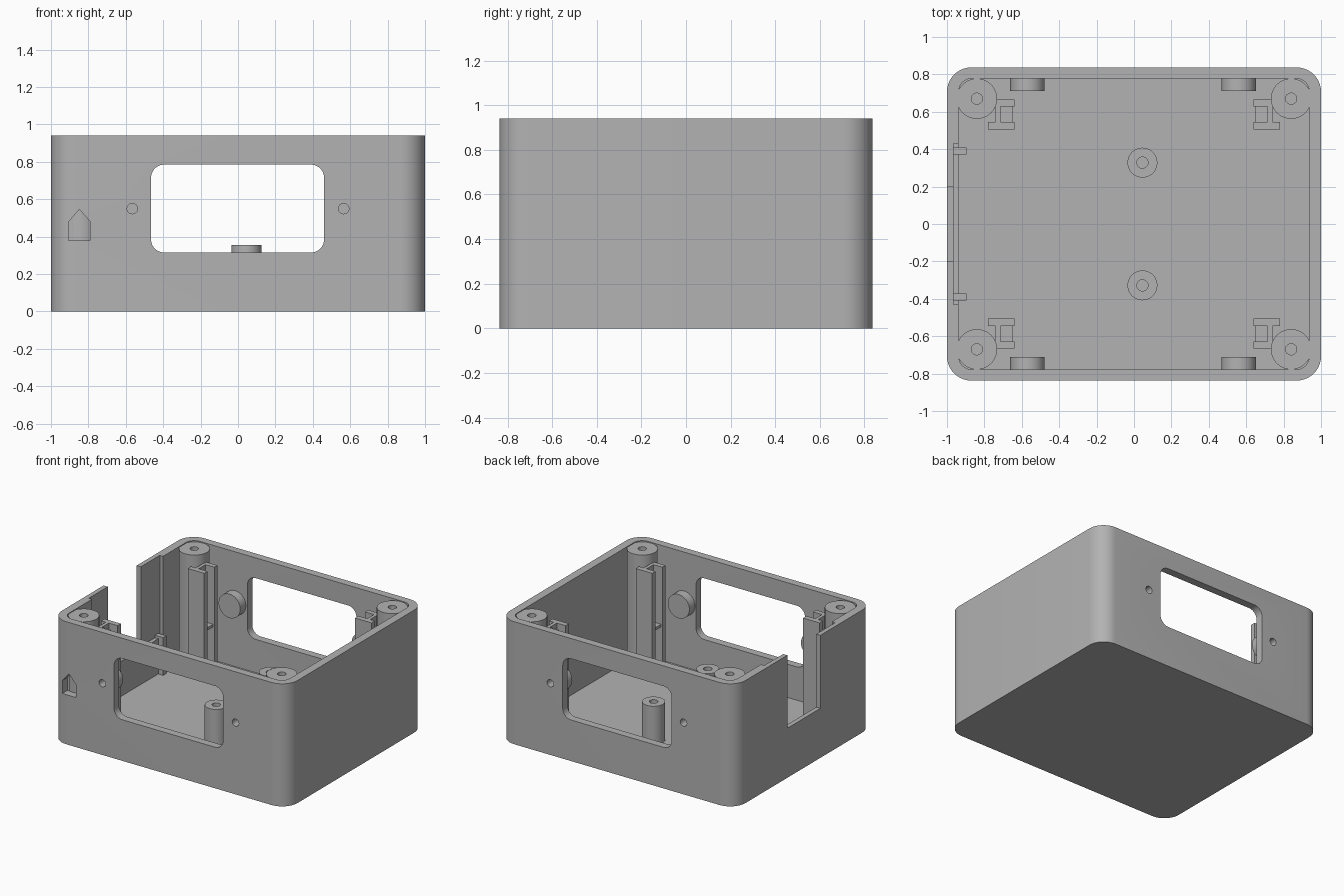
import bpy, bmesh, math
from mathutils import Vector

old = bpy.data.objects.get("Cube")
if old:
    bpy.data.objects.remove(old, do_unlink=True)

grey = bpy.data.materials.new("plain grey")
grey.use_nodes = True
colour = (0.45, 0.45, 0.45, 1)
grey.diffuse_color = colour
grey.node_tree.nodes["Principled BSDF"].inputs["Base Color"].default_value = colour


def circle(cx, cy, r, n=40):
    return [(cx + r * math.cos(math.tau * i / n), cy + r * math.sin(math.tau * i / n))
            for i in range(n)]


def rounded(x0, x1, y0, y1, r, n=10):
    pts = []
    for k, (cx, cy) in enumerate([(x1 - r, y1 - r), (x0 + r, y1 - r),
                                  (x0 + r, y0 + r), (x1 - r, y0 + r)]):
        for i in range(n + 1):
            a = math.pi / 2 * (k + i / n)
            pts.append((cx + r * math.cos(a), cy + r * math.sin(a)))
    return pts


def rect(x0, x1, y0, y1):
    return [(x0, y0), (x1, y0), (x1, y1), (x0, y1)]


def prism(name, profile, lo, hi, axis="z"):
    """Extrude a 2D profile along z, or an (x, z) profile along y."""
    bm = bmesh.new()
    place = (lambda a, b: (a, b, lo)) if axis == "z" else (lambda a, b: (a, lo, b))
    base = bm.faces.new([bm.verts.new(place(a, b)) for a, b in profile])
    top = bmesh.ops.extrude_face_region(bm, geom=[base])["geom"]
    shift = Vector((0, 0, hi - lo)) if axis == "z" else Vector((0, hi - lo, 0))
    bmesh.ops.translate(bm, vec=shift,
                        verts=[v for v in top if isinstance(v, bmesh.types.BMVert)])
    bmesh.ops.recalc_face_normals(bm, faces=bm.faces)
    mesh = bpy.data.meshes.new(name)
    bm.to_mesh(mesh)
    bm.free()
    mesh.materials.append(grey)
    ob = bpy.data.objects.new(name, mesh)
    bpy.context.collection.objects.link(ob)
    return ob


def combine(ob, others, operation="DIFFERENCE"):
    """Apply booleans and remove the helper solids."""
    for other in others:
        other.hide_render = True
        mod = ob.modifiers.new("combine", "BOOLEAN")
        mod.operation, mod.solver, mod.object = operation, "EXACT", other
    bpy.context.view_layer.update()
    result = bpy.data.meshes.new_from_object(
        ob.evaluated_get(bpy.context.evaluated_depsgraph_get()))
    ob.modifiers.clear()
    ob.data = result
    for other in others:
        bpy.data.objects.remove(other, do_unlink=True)


def smooth(ob):
    bpy.ops.object.select_all(action="DESELECT")
    ob.select_set(True)
    bpy.context.view_layer.objects.active = ob
    bpy.ops.object.shade_smooth_by_angle(angle=math.radians(30))


H, WX, WY, FLOOR = 0.94, 0.937, 0.778, 0.06
HOLE_X, HOLE_Z = 0.565, 0.55

# Outer shell: cavity, windows, side notch, panel recess, arrow opening
shell = prism("case_shell", rounded(-1, 1, -0.837, 0.837, 0.13), 0, H)
cuts = [
    prism("cavity", rounded(-WX, WX, -WY, WY, 0.07), FLOOR, 1.1),
    prism("windows", rounded(-0.465, 0.46, 0.315, 0.785, 0.07), -1, 1, "y"),
    prism("notch", rect(-1.1, -0.9, -0.2, 0.2), 0.38, 1.1),
    prism("recess", rect(-0.965, -0.9, -0.43, 0.43), 0.33, 1.1),
    prism("arrow_opening", [(-0.905, 0.38), (-0.79, 0.38), (-0.79, 0.48),
                            (-0.848, 0.545), (-0.905, 0.48)], -0.9, -0.775, "y"),
]
for sx in (-1, 1):
    for sy in (-1, 1):
        cuts.append(prism("screw_hole", circle(sx * HOLE_X, HOLE_Z, 0.028, 24),
                          sy * 0.74, sy * 0.9, "y"))
combine(shell, cuts)
smooth(shell)


def mirrored(points, sx, sy):
    return [(x * sx, y * sy) for x, y in points]


for sx, side in ((-1, "right"), (1, "left")):
    for sy, end in ((-1, "front"), (1, "back")):
        tag = f"{end}_{side}"

        # Corner screw post
        post = prism("corner_post_" + tag, circle(sx * 0.84, sy * 0.67, 0.108),
                     FLOOR - 0.02, H - 0.006)
        combine(post, [prism("bore", circle(sx * 0.84, sy * 0.67, 0.03, 24), 0.4, 1.1)])
        smooth(post)

        # Blind boss behind each wall screw hole
        boss = prism("wall_boss_" + tag, circle(sx * HOLE_X + (-0.005), HOLE_Z, 0.092),
                     sy * 0.71, sy * 0.79, "y")
        combine(boss, [prism("bore", circle(sx * HOLE_X, HOLE_Z, 0.028, 24),
                             sy * 0.74, sy * 0.9, "y")])
        smooth(boss)

        # Upright board guide: channel open to the middle, with a small stop
        channel = [(0.78, 0.505), (0.64, 0.505), (0.64, 0.545), (0.715, 0.545),
                   (0.715, 0.628), (0.64, 0.628), (0.64, 0.665), (0.74, 0.665),
                   (0.74, 0.545), (0.78, 0.545)]
        prism("board_guide_" + tag, mirrored(channel, sx, sy), FLOOR - 0.01, 0.86)
        prism("guide_stop_" + tag, mirrored(rect(0.65, 0.72, 0.54, 0.635), sx, sy),
              0.4, 0.42)

for sy, end in ((-1, "front"), (1, "back")):
    # Floor standoff
    standoff = prism("standoff_" + end, circle(0.045, sy * 0.328, 0.08),
                     FLOOR - 0.02, 0.355)
    combine(standoff, [prism("bore", circle(0.045, sy * 0.328, 0.03, 24), 0.1, 0.5)])
    smooth(standoff)

    # Low bracket beside the side notch
    prism("panel_bracket_" + end, mirrored(rect(-0.967, -0.895, 0.372, 0.41), 1, sy),
          FLOOR - 0.01, 0.35)
